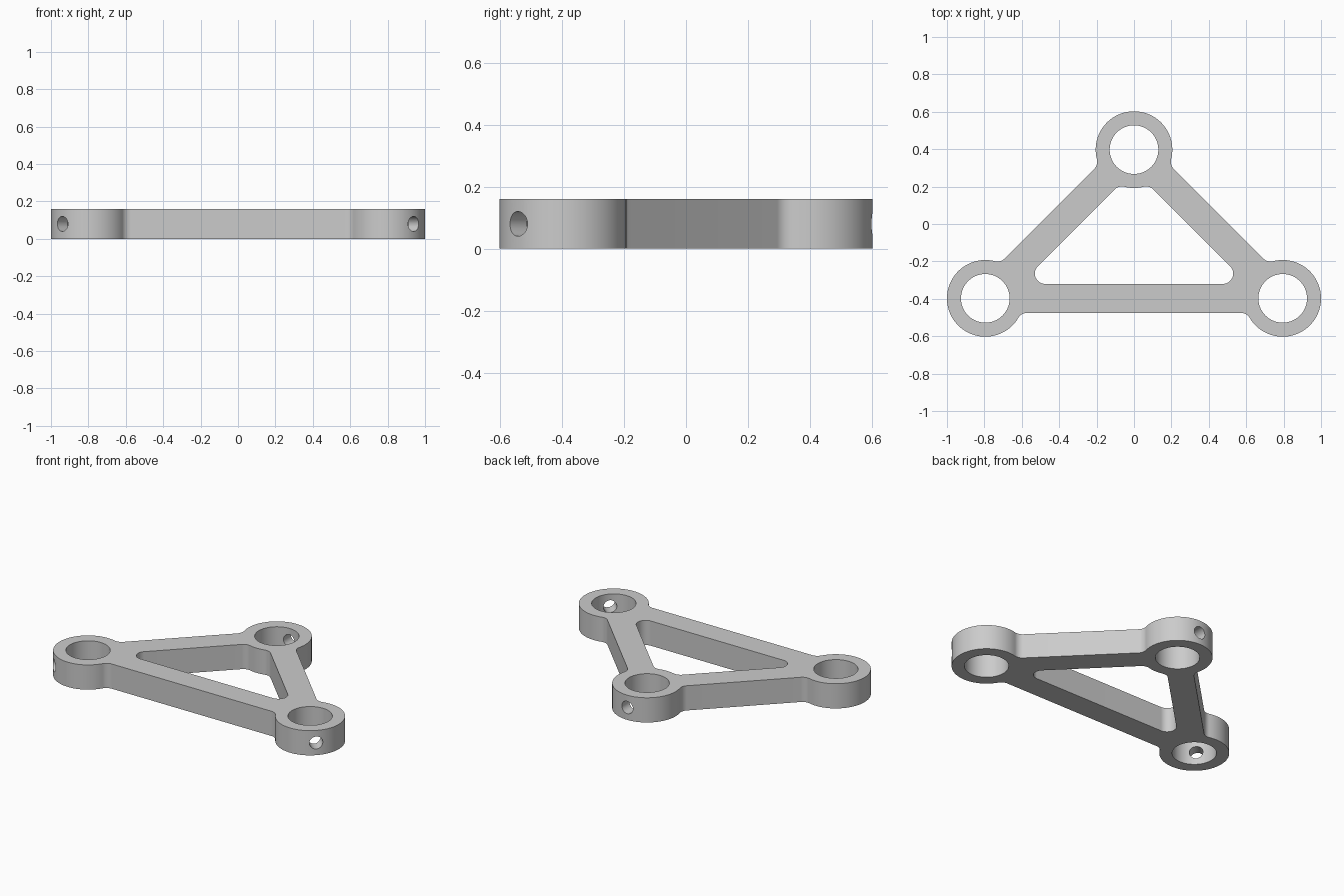
import bpy, bmesh, math
from mathutils import Vector, Matrix

cube = bpy.data.objects.get("Cube")
if cube:
    bpy.data.objects.remove(cube, do_unlink=True)

HEIGHT = 0.16
BOSS_R, BORE_R, PIN_R = 0.205, 0.13, 0.04
HALF_W = 0.0775      # half width of a strut
FILLET = 0.055
STEP = math.radians(4)
BOSSES = [Vector((0.795, -0.3975)), Vector((0, 0.3975)), Vector((-0.795, -0.3975))]

grey = bpy.data.materials.new("light_grey")
grey.use_nodes = True
colour = (0.6, 0.6, 0.6, 1)
grey.diffuse_color = colour
grey.node_tree.nodes["Principled BSDF"].inputs["Base Color"].default_value = colour


def arc(centre, start, end, ccw=False):
    """Points on a circle from start to end, the short way unless ccw is set."""
    a, b = start - centre, end - centre
    a0 = math.atan2(a.y, a.x)
    sweep = (math.atan2(b.y, b.x) - a0) % math.tau
    if not ccw and sweep > math.pi:
        sweep -= math.tau
    n = max(2, math.ceil(abs(sweep) / STEP))
    return [centre + a.length * Vector((math.cos(a0 + sweep * i / n),
                                        math.sin(a0 + sweep * i / n)))
            for i in range(n + 1)]


def boss_corner(c, along, normal):
    """Fillet between a boss and one strut edge: centre, boss end, strut end."""
    off = HALF_W + FILLET
    reach = math.sqrt((BOSS_R + FILLET) ** 2 - off ** 2)
    f = c + normal * off + along * reach
    return f, c + (f - c).normalized() * BOSS_R, f - normal * FILLET


def loop(side):
    """Outline around all bosses: side 1 is the outer edge, -1 the opening."""
    pts = []
    for i, c in enumerate(BOSSES):
        d1 = (c - BOSSES[i - 1]).normalized()
        d2 = (BOSSES[(i + 1) % 3] - c).normalized()
        n1, n2 = (Vector((d.y, -d.x)) * side for d in (d1, d2))
        bisector = (d2 - d1).normalized()
        sine = math.sqrt(1 - bisector.dot(d2) ** 2)
        away = (HALF_W + FILLET) / sine
        if side < 0 and away > BOSS_R + FILLET:
            # narrow corner, rounded clear of the boss
            f = c + bisector * away
            pts += arc(f, f - n1 * FILLET, f - n2 * FILLET)
        else:
            f1, t1, e1 = boss_corner(c, -d1, n1)
            f2, t2, e2 = boss_corner(c, d2, n2)
            pts += arc(f1, e1, t1)
            pts += arc(c, t1, t2, ccw=side > 0)[1:-1]
            pts += arc(f2, t2, e2)
    return pts


# Plate profile: outer edge, triangular opening and three bores
curve = bpy.data.curves.new("triangular_bracket", 'CURVE')
curve.dimensions = '2D'
curve.fill_mode = 'BOTH'
curve.extrude = HEIGHT / 2
circle = [Vector((math.cos(k * STEP), math.sin(k * STEP))) * BORE_R
          for k in range(round(math.tau / STEP))]
for pts in [loop(1), loop(-1)] + [[c + p for p in circle] for c in BOSSES]:
    spline = curve.splines.new('POLY')
    spline.points.add(len(pts) - 1)
    for point, p in zip(spline.points, pts):
        point.co = (p.x, p.y, 0, 1)
    spline.use_cyclic_u = True

profile = bpy.data.objects.new("bracket_profile", curve)
bpy.context.collection.objects.link(profile)
graph = bpy.context.evaluated_depsgraph_get()
mesh = bpy.data.meshes.new_from_object(profile.evaluated_get(graph))
bpy.data.objects.remove(profile, do_unlink=True)

# Solid plate standing on the ground
bm = bmesh.new()
bm.from_mesh(mesh)
bmesh.ops.remove_doubles(bm, verts=bm.verts, dist=0.0001)
bmesh.ops.translate(bm, verts=bm.verts, vec=(0, 0, HEIGHT / 2))
bmesh.ops.recalc_face_normals(bm, faces=bm.faces)
bm.to_mesh(mesh)
bm.free()
mesh.materials.clear()
mesh.materials.append(grey)
bracket = bpy.data.objects.new("triangular_bracket", mesh)
bpy.context.collection.objects.link(bracket)

# Radial pin holes, from each boss's outer face into its bore
bm = bmesh.new()
for c, direction in zip(BOSSES, [(1, -1, 0), (0, 1, 0), (-1, -1, 0)]):
    d = Vector(direction).normalized()
    place = Matrix.Translation(Vector((c.x, c.y, HEIGHT / 2)) + d * 0.18)
    bmesh.ops.create_cone(bm, cap_ends=True, segments=40, radius1=PIN_R,
                          radius2=PIN_R, depth=0.2,
                          matrix=place @ d.to_track_quat('Z', 'Y').to_matrix().to_4x4())
cutter_mesh = bpy.data.meshes.new("pin_hole_cutter")
bm.to_mesh(cutter_mesh)
bm.free()
cutter_mesh.materials.append(grey)
cutter = bpy.data.objects.new("pin_hole_cutter", cutter_mesh)
bpy.context.collection.objects.link(cutter)
cutter.hide_render = True

mod = bracket.modifiers.new("pin_holes", 'BOOLEAN')
mod.operation = 'DIFFERENCE'
mod.solver = 'EXACT'
mod.object = cutter

bpy.ops.object.select_all(action='DESELECT')
bracket.select_set(True)
bpy.context.view_layer.objects.active = bracket
bpy.ops.object.modifier_apply(modifier=mod.name)
bpy.data.objects.remove(cutter, do_unlink=True)
bpy.ops.object.shade_smooth_by_angle(angle=math.radians(30))
